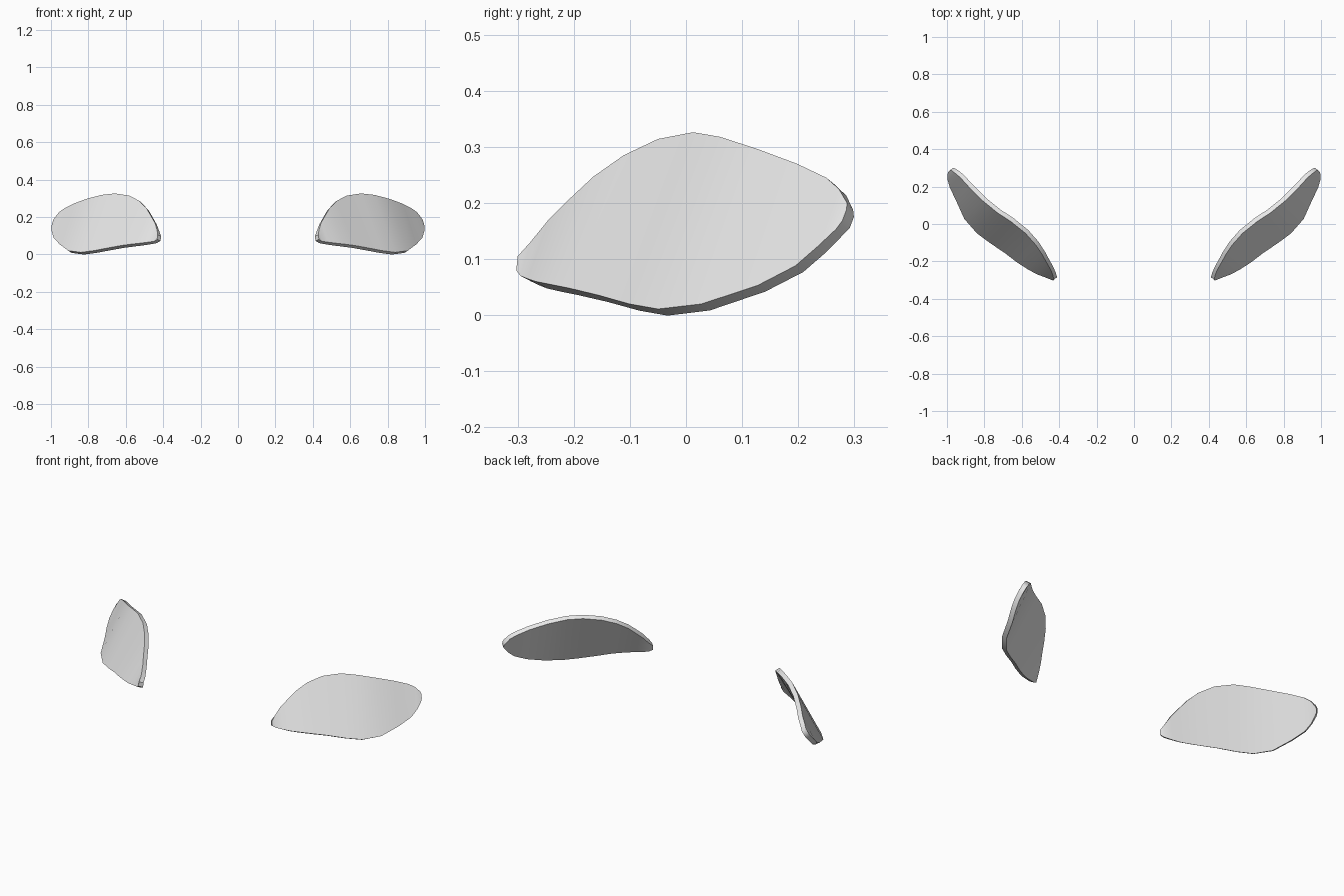
import bpy
import bmesh
import math

cube = bpy.data.objects.get("Cube")
if cube:
    bpy.data.objects.remove(cube, do_unlink=True)

# One plain grey for both lenses
grey = bpy.data.materials.new("light grey")
grey.use_nodes = True
grey.diffuse_color = (0.8, 0.8, 0.8, 1)
grey.node_tree.nodes["Principled BSDF"].inputs["Base Color"].default_value = (0.8, 0.8, 0.8, 1)

THICKNESS = 0.026

# Cross-sections from the front tip to the back tip:
# position along the diagonal, then outward reach and height of top and bottom edge
SECTIONS = [
    (.13, .73, .105, .735, .08),
    (.155, .71, .13, .745, .07),
    (.2, .69, .17, .765, .065),
    (.255, .675, .205, .79, .06),
    (.325, .655, .247, .81, .055),
    (.415, .637, .285, .83, .048),
    (.53, .63, .314, .845, .036),
    (.67, .645, .326, .872, .02),
    (.79, .67, .318, .89, .011),
    (.935, .685, .297, .88, .02),
    (1.08, .685, .27, .825, .053),
    (1.18, .68, .245, .79, .088),
    (1.23, .685, .225, .762, .122),
    (1.264, .69, .2, .73, .153),
    (1.272, .7, .188, .715, .168),
]


def diagonal_point(along, out, height, side):
    """Turn diagonal coordinates into a point on the given side."""
    return (side * (along + out) / 2, (along - out) / 2, height)


def make_lens(name, side):
    """Ruled sheet between the top and bottom edges, thickened inwards."""
    bm = bmesh.new()
    rows = []
    for along, top_out, top_z, low_out, low_z in SECTIONS:
        top = bm.verts.new(diagonal_point(along, top_out, top_z, side))
        low = bm.verts.new(diagonal_point(along, low_out, low_z, side))
        rows.append((top, low))
    for (top_a, low_a), (top_b, low_b) in zip(rows, rows[1:]):
        loop = [low_a, low_b, top_b, top_a]
        bm.faces.new(loop if side > 0 else loop[::-1])
    bm.normal_update()
    mesh = bpy.data.meshes.new(name)
    bm.to_mesh(mesh)
    bm.free()
    mesh.materials.append(grey)
    lens = bpy.data.objects.new(name, mesh)
    bpy.context.collection.objects.link(lens)

    # Solid rim, kept crisp against the smooth faces
    shell = lens.modifiers.new("shell", 'SOLIDIFY')
    shell.thickness = THICKNESS
    shell.offset = -1
    bpy.ops.object.select_all(action='DESELECT')
    bpy.context.view_layer.objects.active = lens
    lens.select_set(True)
    bpy.ops.object.modifier_apply(modifier=shell.name)
    bpy.ops.object.shade_smooth_by_angle(angle=math.radians(35))


make_lens("left_lens", 1)
make_lens("right_lens", -1)
